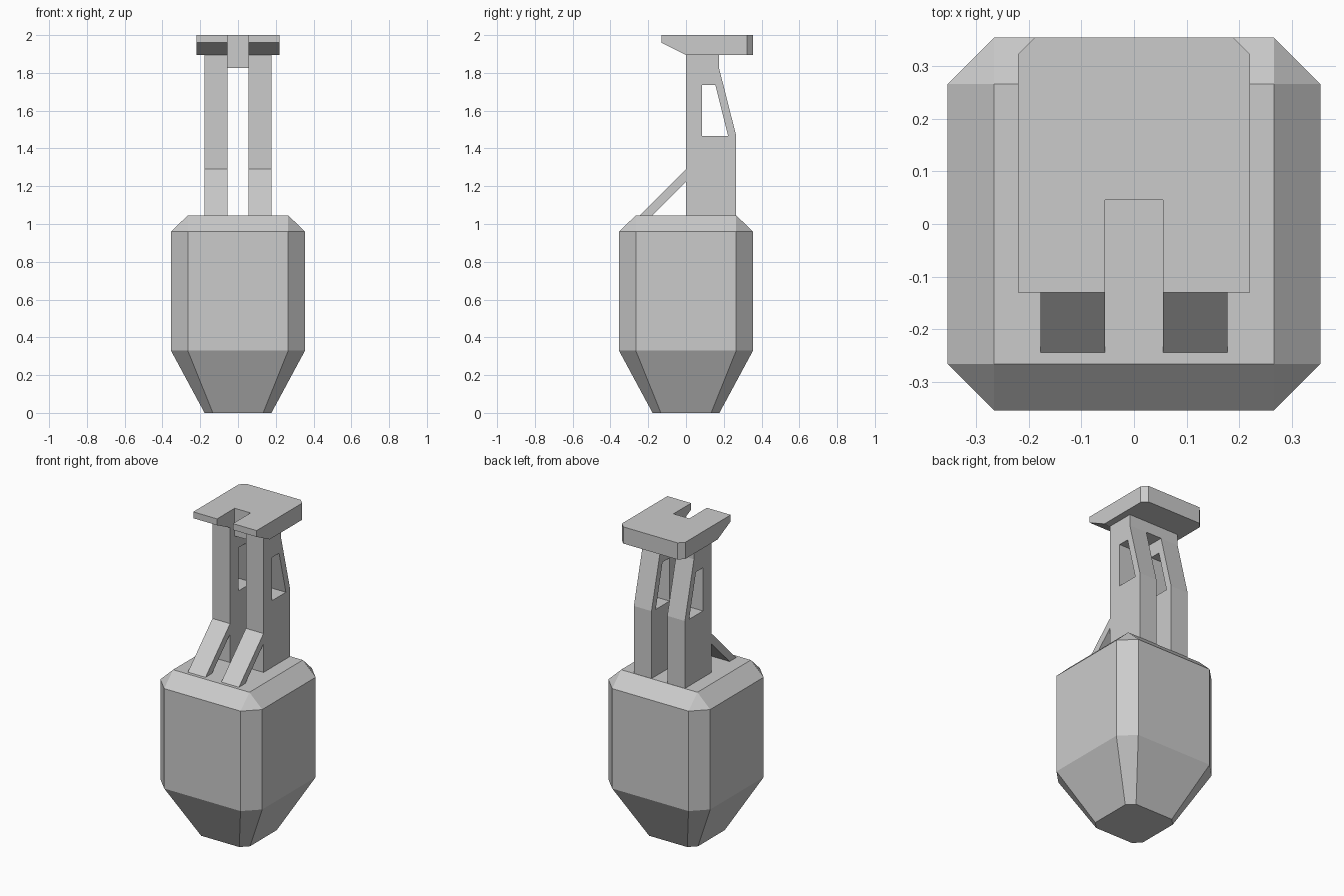
import bpy, bmesh
from mathutils import Vector

if "Cube" in bpy.data.objects:
    bpy.data.objects.remove(bpy.data.objects["Cube"])


def finish(bm, name):
    bmesh.ops.recalc_face_normals(bm, faces=bm.faces[:])
    mesh = bpy.data.meshes.new(name)
    bm.to_mesh(mesh)
    bm.free()
    obj = bpy.data.objects.new(name, mesh)
    bpy.context.collection.objects.link(obj)
    return obj


def prism(loops, direction):
    """Fill outline loops (extra loops are holes) and extrude them to a solid."""
    bm = bmesh.new()
    direction = Vector(direction)
    edges = []
    for loop in loops:
        vs = [bm.verts.new(p) for p in loop]
        edges += [bm.edges.new((a, b)) for a, b in zip(vs, vs[1:] + vs[:1])]
    normal = direction.normalized()
    bmesh.ops.triangle_fill(bm, use_beauty=True, edges=edges, normal=normal)
    ext = bmesh.ops.extrude_face_region(bm, geom=bm.faces[:])
    moved = [g for g in ext["geom"] if isinstance(g, bmesh.types.BMVert)]
    bmesh.ops.translate(bm, verts=moved, vec=direction)
    bmesh.ops.dissolve_limit(bm, angle_limit=0.01, verts=bm.verts[:], edges=bm.edges[:])
    return bm


# Body: chamfered square block tapering to the base
bm = bmesh.new()
for z, half, flat in ((0, .177, .133), (.33, .355, .266), (.96, .355, .266)):
    for sx in (-1, 1):
        for sy in (-1, 1):
            bm.verts.new((sx * half, sy * flat, z))
            bm.verts.new((sx * flat, sy * half, z))
for sx in (-1, 1):
    for sy in (-1, 1):
        bm.verts.new((sx * .266, sy * .266, 1.045))
bmesh.ops.convex_hull(bm, input=bm.verts[:])
bmesh.ops.dissolve_limit(bm, angle_limit=0.01, verts=bm.verts[:], edges=bm.edges[:])
finish(bm, "body")

# Two upright arms, each with a front brace and a window
outline = [(.265, 1.045), (.265, 1.47), (.175, 1.825), (.175, 1.895), (0, 1.895),
           (0, 1.29), (-.245, 1.045), (-.18, 1.045), (0, 1.225), (0, 1.045)]
window = [(.085, 1.465), (.223, 1.465), (.155, 1.737), (.085, 1.737)]
for side, x in (("left", -.178), ("right", .055)):
    loops = [[(x, y, z) for y, z in pts] for pts in (outline, window)]
    finish(prism(loops, (.123, 0, 0)), side + "_arm")

# Bridge joining the arms under the plate
bridge = [(-.055, .046, 1.825), (.055, .046, 1.825), (.055, .175, 1.825), (-.055, .175, 1.825)]
finish(prism([bridge], (0, 0, .07)), "bridge")

# Top plate: front slot, clipped back corners, bevelled front underside
half = [(.055, .046), (.055, -.13), (.221, -.13), (.221, .323), (.189, .355)]
plan = half + [(-x, y) for x, y in reversed(half)]
bm = prism([[(x, y, 1.895) for x, y in plan]], (0, 0, .105))
cut = bmesh.ops.bisect_plane(bm, geom=bm.verts[:] + bm.edges[:] + bm.faces[:],
                             plane_co=(0, 0, 1.895), plane_no=(0, -.065, -.13),
                             clear_outer=True)
bmesh.ops.holes_fill(bm, edges=[e for e in bm.edges if e.is_boundary], sides=0)
finish(bm, "top_plate")
